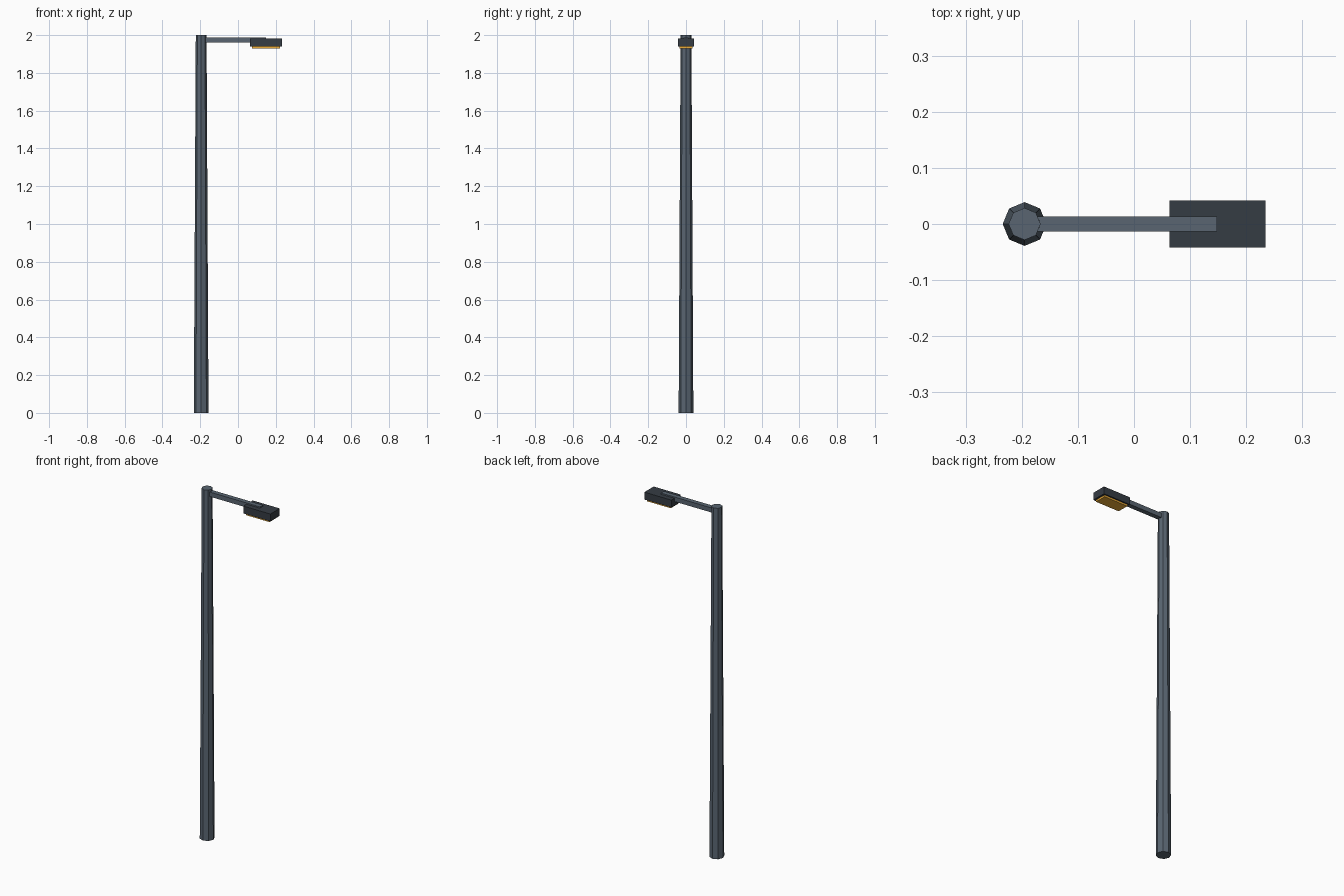
import bpy

if "Cube" in bpy.data.objects:
    bpy.data.objects.remove(bpy.data.objects["Cube"])


def material(name, rgb):
    m = bpy.data.materials.new(name)
    m.diffuse_color = (*rgb, 1)
    m.use_nodes = True
    m.node_tree.nodes["Principled BSDF"].inputs["Base Color"].default_value = m.diffuse_color
    return m


def box(name, lo, hi, mat):
    bpy.ops.mesh.primitive_cube_add(size=1, location=[(a + b) / 2 for a, b in zip(lo, hi)])
    ob = bpy.context.object
    ob.name = name
    ob.scale = [b - a for a, b in zip(lo, hi)]
    bpy.ops.object.transform_apply(location=False, rotation=False, scale=True)
    ob.data.materials.append(mat)
    return ob


steel = material("steel", (0.10, 0.13, 0.165))
dark = material("dark_housing", (0.036, 0.045, 0.057))
amber = material("amber_lens", (0.85, 0.42, 0.04))

POLE_X = -0.195

# Tapered eight-sided pole, corners on the axes
bpy.ops.mesh.primitive_cone_add(vertices=8, radius1=0.039, radius2=0.0285,
                                depth=2, location=(POLE_X, 0, 1))
pole = bpy.context.object
pole.name = "pole"
pole.data.materials.append(steel)

# Square arm reaching from the pole to the middle of the lamp head
box("arm", (POLE_X, -0.0135, 1.962), (0.148, 0.0135, 1.988), steel)

# Lamp housing and the thin lens under it
box("lamp_head", (0.063, -0.042, 1.939), (0.234, 0.042, 1.981), dark)
box("lens", (0.073, -0.034, 1.929), (0.223, 0.034, 1.941), amber)
